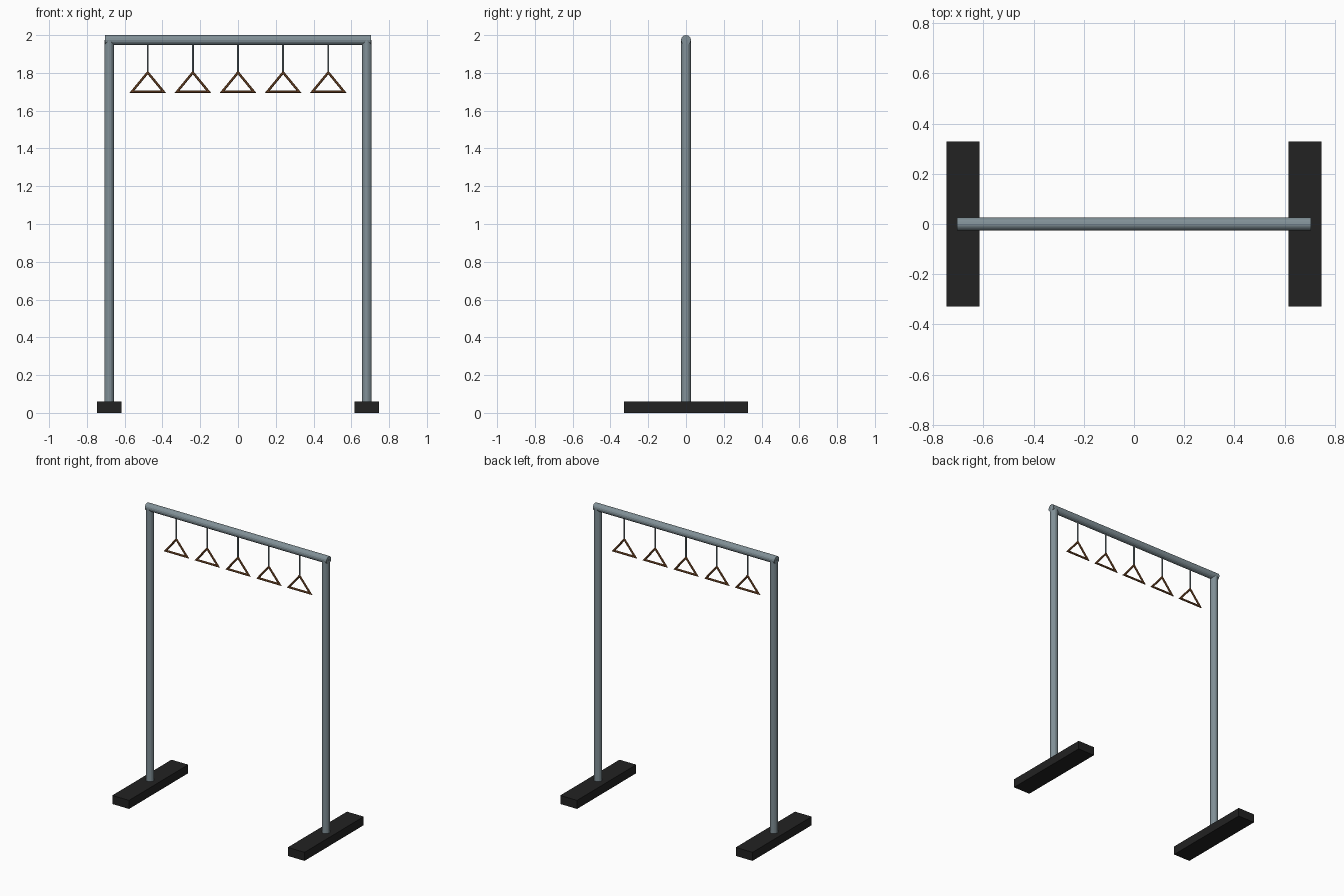
import bpy, bmesh, math
from mathutils import Vector

if "Cube" in bpy.data.objects:
    bpy.data.objects.remove(bpy.data.objects["Cube"])


def material(name, rgb):
    m = bpy.data.materials.new(name)
    m.diffuse_color = (*rgb, 1)
    m.use_nodes = True
    m.node_tree.nodes["Principled BSDF"].inputs["Base Color"].default_value = m.diffuse_color
    return m


steel = material("grey steel", (0.22, 0.28, 0.31))
black = material("black rubber", (0.016, 0.016, 0.016))
wood = material("brown wood", (0.25, 0.095, 0.03))


def finish(name, bm, mat, smooth=False):
    bmesh.ops.recalc_face_normals(bm, faces=bm.faces)
    me = bpy.data.meshes.new(name)
    bm.to_mesh(me)
    bm.free()
    me.materials.append(mat)
    ob = bpy.data.objects.new(name, me)
    bpy.context.collection.objects.link(ob)
    return ob


def tube(name, a, b, r, sides, mat):
    a, b = Vector(a), Vector(b)
    bm = bmesh.new()
    bmesh.ops.create_cone(bm, cap_ends=True, segments=sides, radius1=r, radius2=r,
                          depth=(b - a).length)
    ob = finish(name, bm, mat)
    ob.rotation_mode = 'QUATERNION'
    ob.rotation_quaternion = (b - a).to_track_quat('Z', 'Y')
    ob.location = (a + b) / 2
    return ob


def box(name, centre, size, mat):
    bm = bmesh.new()
    bmesh.ops.create_cube(bm, size=1)
    bmesh.ops.scale(bm, vec=size, verts=bm.verts)
    ob = finish(name, bm, mat)
    ob.location = centre
    return ob


def triangle_handle(name, x, half, z0, z1, r, sides=8):
    # mitred triangular loop: each ring point is an offset of the triangle about its incentre
    side = math.hypot(half, z1 - z0)
    inr = half * (z1 - z0) / (side + half)
    centre = Vector((x, 0, z0 + inr))
    corners = [Vector((x - half, 0, z0)), Vector((x + half, 0, z0)), Vector((x, 0, z1))]
    bm = bmesh.new()
    rings = []
    for c in corners:
        ring = []
        for i in range(sides):
            t = math.tau * (i + 0.5) / sides
            p = centre + (c - centre) * (1 + r * (math.cos(t) - 1) / inr)
            p.y = r * math.sin(t)
            ring.append(bm.verts.new(p))
        rings.append(ring)
    for k in range(3):
        p, q = rings[k], rings[(k + 1) % 3]
        for i in range(sides):
            j = (i + 1) % sides
            bm.faces.new((p[i], p[j], q[j], q[i]))
    return finish(name, bm, wood)


# feet and posts
for s, label in ((-1, "left"), (1, "right")):
    box(label + "_foot", (s * 0.681, 0, 0.03), (0.13, 0.656, 0.06), black)
    tube(label + "_post", (s * 0.682, 0, 0.05), (s * 0.682, 0, 1.975), 0.026, 16, steel)

# top beam
tube("top_beam", (-0.705, 0, 1.974), (0.705, 0, 1.974), 0.026, 16, steel)

# hanging handles
for i in range(5):
    x = (i - 2) * 0.239
    tube(f"hanger_rod_{i + 1}", (x, 0, 1.803), (x, 0, 1.96), 0.005, 8, steel)
    triangle_handle(f"triangle_handle_{i + 1}", x, 0.098, 1.694, 1.813, 0.007)
